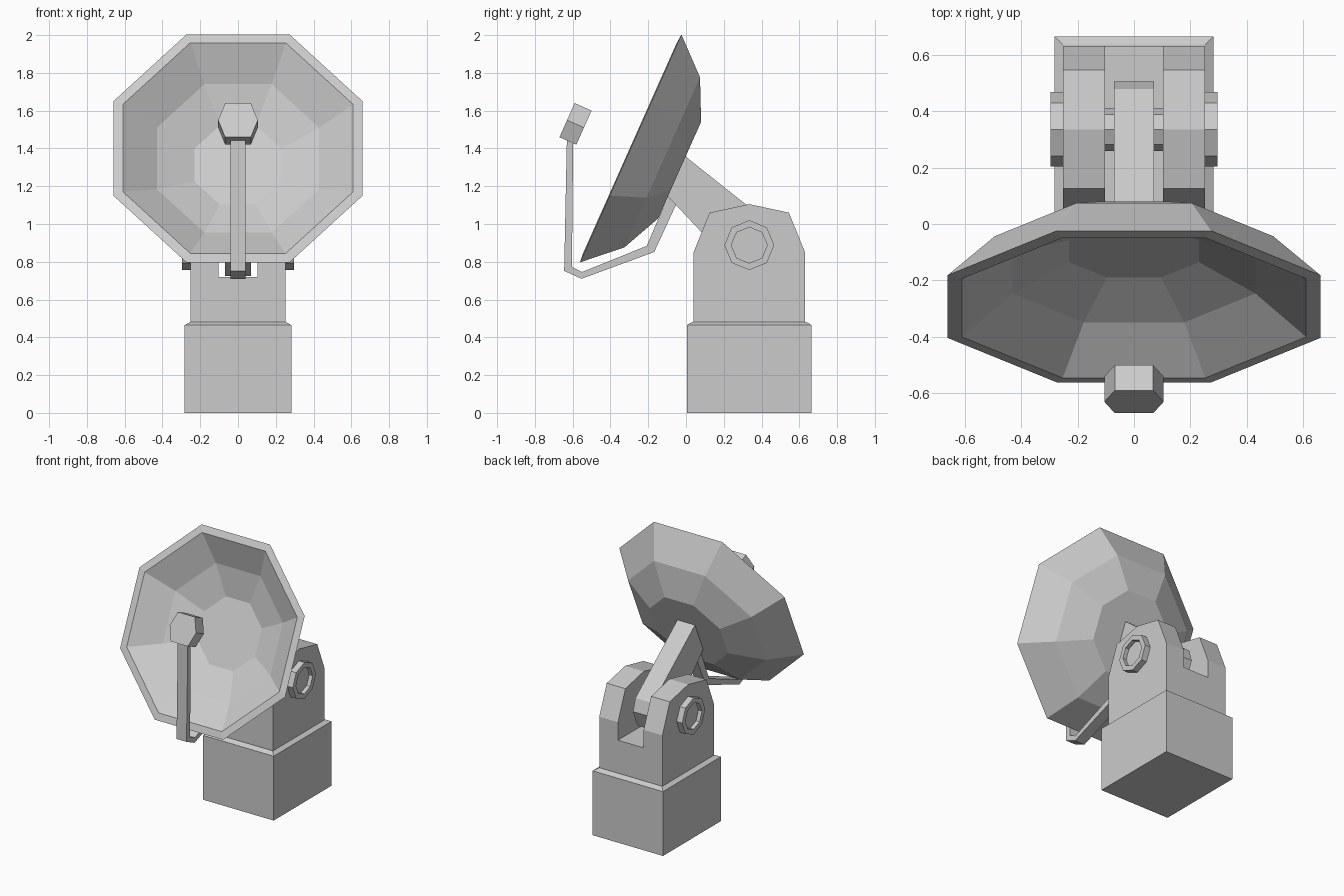
import bpy, bmesh
from math import sin, cos, pi, radians
from mathutils import Matrix, Vector

if "Cube" in bpy.data.objects:
    bpy.data.objects.remove(bpy.data.objects["Cube"])

PIVOT = (0.335, 0.888)                 # y, z of the tilt axle
TILT = radians(24)
DISH = Vector((0, -0.2925, 1.40))      # centre of the dish rim


def finish(name, bm):
    bmesh.ops.recalc_face_normals(bm, faces=bm.faces)
    mesh = bpy.data.meshes.new(name)
    bm.to_mesh(mesh)
    bm.free()
    ob = bpy.data.objects.new(name, mesh)
    bpy.context.collection.objects.link(ob)
    return ob


def loft(bm, rings, caps=True):
    """Skin a list of equal-length point rings; optionally cap both ends."""
    vs = [[bm.verts.new(p) for p in r] for r in rings]
    for a, b in zip(vs, vs[1:]):
        for i in range(len(a)):
            j = (i + 1) % len(a)
            bm.faces.new((a[i], a[j], b[j], b[i]))
    if caps:
        bm.faces.new(vs[0])
        bm.faces.new(vs[-1])


def side_profile(name, pts, x0, x1):
    """Extrude a (y, z) outline along x."""
    bm = bmesh.new()
    loft(bm, [[(x, y, z) for y, z in pts] for x in (x0, x1)])
    return finish(name, bm)


def circle(r, n=8, phase=0.0):
    return [(r * cos(phase + 2 * pi * i / n), r * sin(phase + 2 * pi * i / n)) for i in range(n)]


def around_pivot(r):
    return [(PIVOT[0] + a, PIVOT[1] + b) for a, b in circle(r)]


def rect(hx, y0, y1, z):
    return [(-hx, y0, z), (hx, y0, z), (hx, y1, z), (-hx, y1, z)]


# Base block with chamfered top
bm = bmesh.new()
loft(bm, [rect(0.282, 0.005, 0.665, 0), rect(0.282, 0.005, 0.665, 0.465),
          rect(0.252, 0.035, 0.635, 0.482)])
finish("base", bm)

# Yoke: rounded block with a slot cut through the middle
half = [(0.295, 0.47), (0.295, 0.85), (0.21, 1.06), (0, 1.105)]
outline = [(0.335 + a, z) for a, z in half] + [(0.335 - a, z) for a, z in half[2::-1]]
yoke = side_profile("yoke", outline, -0.252, 0.252)
cutter = side_profile("slot_cutter", [(-0.2, 0.72), (0.9, 0.72), (0.9, 1.4), (-0.2, 1.4)], -0.103, 0.103)
cutter.hide_render = True
mod = yoke.modifiers.new("slot", 'BOOLEAN')
mod.operation, mod.solver, mod.object = 'DIFFERENCE', 'EXACT', cutter
bpy.context.view_layer.objects.active = yoke
bpy.ops.object.modifier_apply(modifier=mod.name)
bpy.data.objects.remove(cutter)

# Recessed pivot caps on both sides, and the axle across the slot
for side, label in ((-1, "left"), (1, "right")):
    bm = bmesh.new()
    steps = [(0.24, 0.132), (0.296, 0.132), (0.296, 0.095), (0.268, 0.095)]
    loft(bm, [[(side * x, y, z) for y, z in around_pivot(r)] for x, r in steps])
    finish("pivot_cap_" + label, bm)
side_profile("axle", around_pivot(0.076), -0.11, 0.11)

# Tilt arm with a rounded hub end
side_profile("tilt_arm", [(-0.03, 1.379), (0.478, 0.976), (0.505, 0.888), (0.455, 0.768),
                          (0.335, 0.725), (0.22, 0.81), (-0.11, 1.161)], -0.07, 0.07)

# Octagonal dish: outer shell, rim and inner bowl, (apothem, depth) per ring
tilt = Matrix.Translation(DISH) @ Matrix.Rotation(-TILT, 4, 'X')
steps = [(0.28, 0.283), (0.493, 0.182), (0.66, 0), (0.61, -0.005), (0.43, 0.13), (0.23, 0.215)]
bm = bmesh.new()
loft(bm, [[tilt @ Vector((a, d, b)) for a, b in circle(r / cos(pi / 8), 8, pi / 8)] for r, d in steps])
finish("dish", bm)

# Bent strut carrying the receiver
side_profile("receiver_strut", [(-0.04, 1.13), (-0.168, 0.852), (-0.553, 0.71), (-0.645, 0.752),
                                (-0.63, 1.48), (-0.597, 1.48), (-0.604, 0.772), (-0.55, 0.746),
                                (-0.208, 0.884), (-0.09, 1.16)], -0.04, 0.04)

# Hexagonal receiver aimed along the dish axis
aim = Matrix.Translation((0, -0.585, 1.53)) @ Matrix.Rotation(-TILT, 4, 'X')
hexagon = [(0.105, 0), (0.068, 0.099), (-0.068, 0.099), (-0.105, 0), (-0.068, -0.099), (0.068, -0.099)]
bm = bmesh.new()
loft(bm, [[aim @ Vector((x, d, z)) for x, z in hexagon] for d in (-0.049, 0.049)])
finish("receiver", bm)
